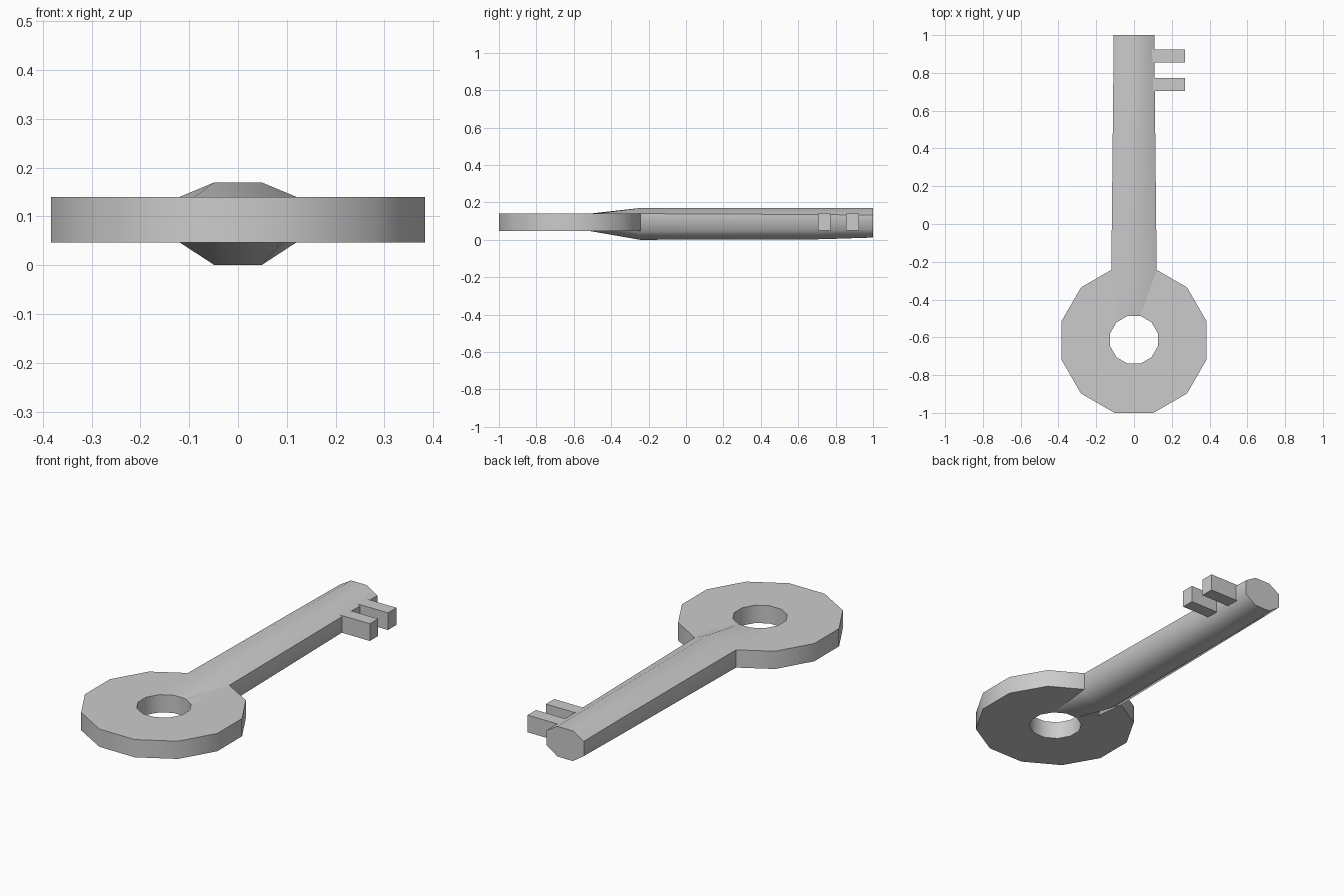
import bpy, bmesh, math

if "Cube" in bpy.data.objects:
    bpy.data.objects.remove(bpy.data.objects["Cube"])

CY = -0.6165          # centre of the ring handle
Z0, Z1 = 0.047, 0.14  # bottom and top of the flat parts


def finish(name, bm, angle):
    bmesh.ops.recalc_face_normals(bm, faces=bm.faces)
    mesh = bpy.data.meshes.new(name)
    bm.to_mesh(mesh)
    bm.free()
    ob = bpy.data.objects.new(name, mesh)
    bpy.context.collection.objects.link(ob)
    bpy.ops.object.select_all(action='DESELECT')
    ob.select_set(True)
    bpy.context.view_layer.objects.active = ob
    if angle:
        bpy.ops.object.shade_smooth_by_angle(angle=math.radians(angle))
    return ob


def loft(bm, rings, closed=False):
    rows = [[bm.verts.new(p) for p in r] for r in rings]
    n = len(rows[0])
    pairs = list(zip(rows, rows[1:])) + ([(rows[-1], rows[0])] if closed else [])
    for a, b in pairs:
        for i in range(n):
            j = (i + 1) % n
            bm.faces.new((a[i], a[j], b[j], b[i]))
    return rows


def circle(r, cy, z, n=12):
    return [(r * math.sin(math.tau * (i + 0.5) / n),
             cy + r * math.cos(math.tau * (i + 0.5) / n), z) for i in range(n)]


# ring handle: twelve-sided plate with a round hole
bm = bmesh.new()
HY, HR = -0.613, 0.131
loft(bm, [circle(0.397, CY, Z0), circle(0.397, CY, Z1),
          circle(HR, HY, Z1), circle(HR, HY, Z0)], closed=True)
finish("ring_handle", bm, 35)


# shaft: eight-sided bar that flattens into the ring
def section(y, w, t, z_low, z_a, z_b):
    return [(t, y, 0.17), (w, y, z_b), (w, y, z_a), (t, y, z_low),
            (-t, y, z_low), (-w, y, z_a), (-w, y, z_b), (-t, y, 0.17)]


def hole_edge(x):
    return HY + math.sqrt(HR ** 2 - x ** 2) + 0.003


tip = []
for x, z in [(0.034, Z1), (0.09, Z1), (0.09, Z0), (0.034, Z0)]:
    tip.append((x, hole_edge(x), z))
tip += [(-x, y, z) for x, y, z in reversed(tip)]

bm = bmesh.new()
rows = loft(bm, [tip,
                 section(-0.245, 0.12, 0.048, 0.0, Z0, Z1),
                 section(0.72, 0.11, 0.046, 0.003, 0.052, 0.135),
                 section(1.0, 0.108, 0.045, 0.012, 0.055, 0.132)])
bm.faces.new(rows[-1])
finish("shaft", bm, 60)

# two teeth on the right side of the shaft
for k, (y0, y1) in enumerate([(0.705, 0.773), (0.855, 0.925)]):
    bm = bmesh.new()
    bmesh.ops.create_cube(bm, size=1)
    for v in bm.verts:
        v.co = (0.06 if v.co.x < 0 else 0.27,
                y0 if v.co.y < 0 else y1,
                0.05 if v.co.z < 0 else Z1)
    finish(f"tooth_{k + 1}", bm, 0)
